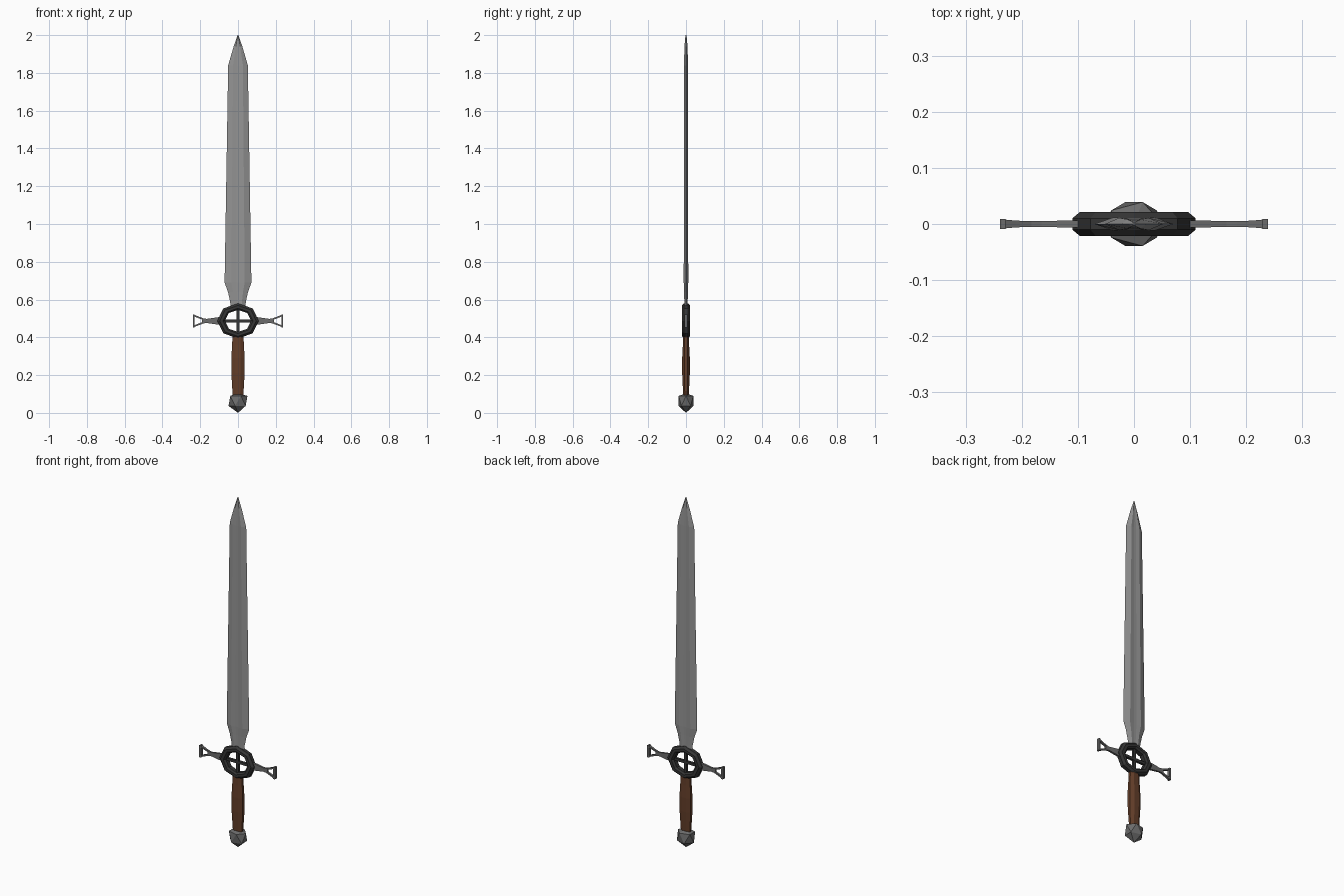
import bpy, bmesh, math
from mathutils import Matrix, Vector

if "Cube" in bpy.data.objects:
    bpy.data.objects.remove(bpy.data.objects["Cube"])


def material(name, r, g, b):
    m = bpy.data.materials.new(name)
    m.diffuse_color = (r, g, b, 1)
    m.use_nodes = True
    m.node_tree.nodes["Principled BSDF"].inputs["Base Color"].default_value = m.diffuse_color
    return m


STEEL = material("blade_steel", 0.30, 0.30, 0.30)
IRON = material("dark_iron", 0.035, 0.035, 0.035)
GREY = material("grey_metal", 0.15, 0.15, 0.15)
LEATHER = material("brown_leather", 0.125, 0.048, 0.022)


def finish(name, bm, mat):
    bmesh.ops.recalc_face_normals(bm, faces=bm.faces)
    me = bpy.data.meshes.new(name)
    bm.to_mesh(me)
    bm.free()
    me.materials.append(mat)
    ob = bpy.data.objects.new(name, me)
    bpy.context.collection.objects.link(ob)
    return ob


def loft(name, rings, mat, closed=False):
    """Skin a list of equal-length point rings; cap the ends unless closed."""
    bm = bmesh.new()
    vs = [[bm.verts.new(p) for p in r] for r in rings]
    n = len(rings[0])
    for k in range(len(vs) if closed else len(vs) - 1):
        a, b = vs[k], vs[(k + 1) % len(vs)]
        for i in range(n):
            j = (i + 1) % n
            bm.faces.new((a[i], a[j], b[j], b[i]))
    if not closed:
        bm.faces.new(vs[0])
        bm.faces.new(vs[-1])
    bmesh.ops.remove_doubles(bm, verts=bm.verts, dist=0.0002)
    return finish(name, bm, mat)


def box(name, sx, sy, sz, z, mat):
    bm = bmesh.new()
    bmesh.ops.create_cube(bm, size=1, matrix=Matrix.Translation((0, 0, z)) @ Matrix.Diagonal((sx, sy, sz, 1)))
    return finish(name, bm, mat)


# Blade: bevelled edges and a shallow central fuller
def blade_ring(z, w, t):
    sec = [(1, 0), (0.5, 1), (0.12, 0.8), (-0.12, 0.8), (-0.5, 1),
           (-1, 0), (-0.5, -1), (-0.12, -0.8), (0.12, -0.8), (0.5, -1)]
    return [(x * w, y * t, z) for x, y in sec]


loft("blade", [blade_ring(*p) for p in (
    (0.55, 0.037, 0.008), (0.59, 0.042, 0.009), (0.64, 0.053, 0.010),
    (0.69, 0.071, 0.012), (1.84, 0.052, 0.011), (1.94, 0.023, 0.008),
    (1.98, 0.009, 0.005), (2.0, 0.002, 0.002))], STEEL)

# Guard ring: eight-sided with chamfered outer and inner edges
CZ = 0.487
rings = []
for k in range(8):
    a = k * math.pi / 4
    sec = [(1.0, -0.010), (1.0, 0.010), (0.88, 0.021), (0.72, 0.021),
           (0.63, 0.012), (0.63, -0.012), (0.72, -0.021), (0.88, -0.021)]
    rings.append([(0.110 * r * math.cos(a), y, CZ + 0.093 * r * math.sin(a)) for r, y in sec])
loft("guard_ring", rings, IRON, closed=True)

# Cross inside the ring
box("ring_crossbar", 0.15, 0.014, 0.015, CZ, IRON)
box("ring_upright", 0.015, 0.0135, 0.13, CZ, IRON)

# Cross guard arms: solid stem splitting into two prongs joined by an end bar
def strip(name, pts, width, side):
    rs = []
    for x, z, y in pts:
        rs.append([(side * x, sy * y, CZ + z + sz * width / 2)
                   for sy, sz in ((-1, -1), (1, -1), (1, 1), (-1, 1))])
    return loft(name, rs, GREY)


for side, tag in ((-1, "left"), (1, "right")):
    stem = [(0.095, 0.021, 0.006), (0.13, 0.016, 0.006), (0.165, 0.011, 0.005), (0.19, 0.014, 0.005)]
    loft("guard_stem_" + tag, [[(side * x, sy * y, CZ + sz * h)
         for sy, sz in ((-1, -1), (1, -1), (1, 1), (-1, 1))] for x, h, y in stem], GREY)
    for s, t2 in ((-1, "lower"), (1, "upper")):
        strip("guard_prong_%s_%s" % (t2, tag),
              [(0.183, s * 0.009, 0.005), (0.21, s * 0.019, 0.006), (0.237, s * 0.030, 0.0085)], 0.009, side)
    end = box("guard_end_" + tag, 0.010, 0.018, 0.068, CZ, GREY)
    end.location.x = side * 0.234

# Grip: eight-sided, swelling in the middle
loft("grip", [[(w * math.cos(a), d * math.sin(a), z)
     for a in [(i + 0.5) * math.pi / 4 for i in range(8)]]
     for z, w, d in ((0.09, 0.030, 0.016), (0.13, 0.033, 0.018), (0.21, 0.038, 0.022),
                     (0.29, 0.038, 0.022), (0.36, 0.034, 0.018), (0.41, 0.031, 0.017))], LEATHER)

# Pommel: faceted stone-like ball with flattened top
bm = bmesh.new()
bmesh.ops.create_icosphere(bm, subdivisions=1, radius=1)
for v in bm.verts:
    z = v.co.z
    if z > 0.9:
        h = 0.104
    elif z > 0:
        h = 0.090
    elif z > -0.9:
        h = 0.037
    else:
        h = 0.0
    v.co = Vector((v.co.x * 0.056, v.co.y * 0.046, h))
finish("pommel", bm, GREY)
